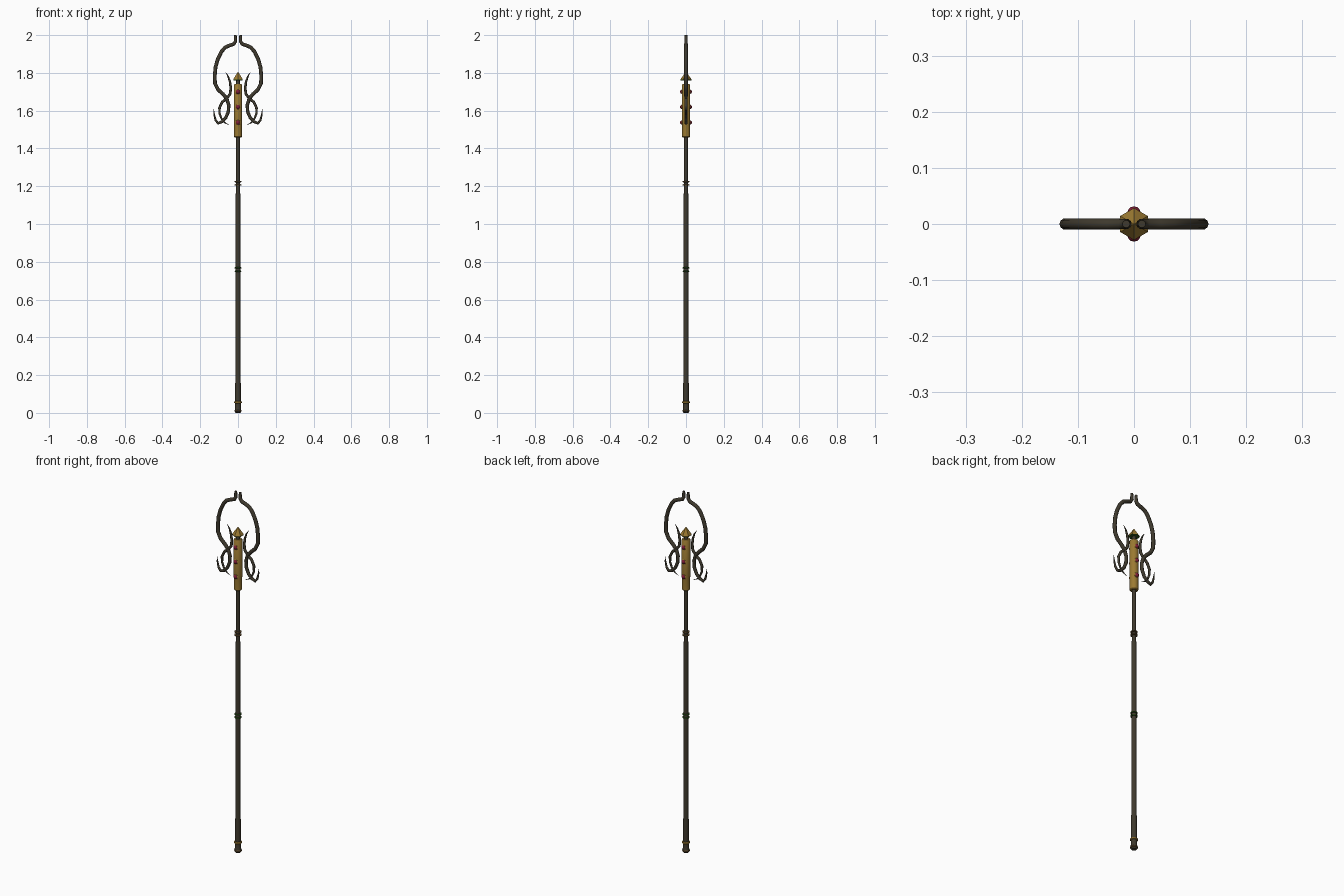
import bpy, bmesh, math
from mathutils import Vector

if "Cube" in bpy.data.objects:
    bpy.data.objects.remove(bpy.data.objects["Cube"])


def mat(name, c):
    m = bpy.data.materials.new(name)
    m.diffuse_color = (*c, 1)
    m.use_nodes = True
    m.node_tree.nodes["Principled BSDF"].inputs["Base Color"].default_value = m.diffuse_color
    return m


IRON = mat("dark iron", (0.050, 0.042, 0.027))
GOLD = mat("aged gold", (0.33, 0.195, 0.032))
RED = mat("red gem", (0.21, 0.012, 0.035))
GREEN = mat("green patina", (0.025, 0.085, 0.01))
BROWN = mat("brown metal", (0.12, 0.07, 0.025))


def finish(name, bm, material, angle=35):
    bmesh.ops.remove_doubles(bm, verts=bm.verts, dist=1e-6)
    bmesh.ops.recalc_face_normals(bm, faces=bm.faces)
    me = bpy.data.meshes.new(name)
    bm.to_mesh(me)
    bm.free()
    me.materials.append(material)
    ob = bpy.data.objects.new(name, me)
    bpy.context.collection.objects.link(ob)
    bpy.context.view_layer.objects.active = ob
    ob.select_set(True)
    bpy.ops.object.shade_smooth_by_angle(angle=math.radians(angle))
    ob.select_set(False)
    return ob


def skin(bm, rings):
    """Bridge successive rings of points and cap both ends."""
    rows = [[bm.verts.new(p) for p in r] for r in rings]
    n = len(rows[0])
    for a, b in zip(rows, rows[1:]):
        for i in range(n):
            j = (i + 1) % n
            bm.faces.new((a[i], a[j], b[j], b[i]))
    bm.faces.new(rows[0])
    bm.faces.new(rows[-1])


def lathe(name, prof, material, n=12, rot=0.0, angle=35):
    bm = bmesh.new()
    skin(bm, [[(r * math.cos(rot + 2 * math.pi * i / n),
                r * math.sin(rot + 2 * math.pi * i / n), z)
               for i in range(n)] for r, z in prof])
    return finish(name, bm, material, angle)


def prong(name, pts, side, material, n=10):
    """Tapered tube along an x-z path of (x, z, radius)."""
    bm = bmesh.new()
    c = [Vector((side * x, 0, z)) for x, z, r in pts]
    rings = []
    for k, p in enumerate(c):
        t = (c[min(k + 1, len(c) - 1)] - c[max(k - 1, 0)]).normalized()
        u = Vector((t.z, 0, -t.x))
        r = pts[k][2]
        rings.append([p + u * r * math.cos(2 * math.pi * i / n)
                      + Vector((0, r * math.sin(2 * math.pi * i / n), 0))
                      for i in range(n)])
    skin(bm, rings)
    return finish(name, bm, material, 50)


# Shaft, stepping thinner towards the head
lathe("shaft", [(0.014, 0.02), (0.015, 0.06), (0.0145, 0.17), (0.0133, 0.2),
                (0.0132, 0.75), (0.0125, 1.15), (0.0108, 1.18),
                (0.0104, 1.47)], IRON)
# Foot cap and its bands
lathe("foot_cap", [(0.012, 0), (0.017, 0.006), (0.017, 0.02), (0.0145, 0.028),
                   (0.0155, 0.05)], IRON)
lathe("foot_band_low", [(0.016, 0.006), (0.0195, 0.009), (0.0195, 0.013), (0.016, 0.017)], BROWN)
lathe("foot_band_high", [(0.015, 0.05), (0.02, 0.053), (0.02, 0.059), (0.015, 0.062)], GOLD)
# Pairs of rings on the shaft
for label, zs, m in (("lower", (0.75, 0.768), GREEN), ("upper", (1.207, 1.224), BROWN)):
    for k, z in enumerate(zs):
        lathe(f"{label}_ring_{k + 1}", [(0.011, z - 0.004), (0.0185, z - 0.002),
                                        (0.0185, z + 0.002), (0.011, z + 0.004)], m)

# Gold core of the head
lathe("core", [(0.018, 1.458), (0.0215, 1.462), (0.0215, 1.525), (0.0222, 1.53),
               (0.0222, 1.735), (0.019, 1.74)], GOLD, 12, math.pi / 12)
# Neck, green plate and six-sided finial
lathe("neck", [(0.011, 1.735), (0.009, 1.763)], IRON)
lathe("finial_plate", [(0.028, 1.761), (0.028, 1.764)], GREEN, 6, math.pi / 2, 20)
lathe("finial", [(0.0285, 1.764), (0.0285, 1.767), (0.0008, 1.806)], GOLD, 6, math.pi / 2, 20)

# Gems with settings on front and back
for label, s in (("front", -1), ("back", 1)):
    for k, z in enumerate((1.537, 1.62, 1.70)):
        for part, radius, depth, m in (("gem_setting", 0.0135, 0.004, GOLD),
                                       ("gem", 0.0115, 0.011, RED)):
            bm = bmesh.new()
            bmesh.ops.create_uvsphere(bm, u_segments=12, v_segments=8, radius=1)
            for v in bm.verts:
                v.co = (v.co.x * radius, v.co.y * depth + s * 0.0205, v.co.z * radius + z)
            finish(f"{label}_{part}_{k + 1}", bm, m, 60)

# Large claws: top loop sweeping down into an outer hook
CLAW = [(0.014, 2.0, 0.007), (0.013, 1.968, 0.009), (0.022, 1.953, 0.0098),
        (0.045, 1.945, 0.01), (0.068, 1.935, 0.01), (0.088, 1.912, 0.01),
        (0.108, 1.87, 0.01), (0.119, 1.83, 0.01), (0.123, 1.785, 0.01),
        (0.122, 1.745, 0.01), (0.106, 1.712, 0.01), (0.08, 1.688, 0.01),
        (0.06, 1.665, 0.0095), (0.049, 1.63, 0.009), (0.051, 1.595, 0.009),
        (0.065, 1.562, 0.0085), (0.085, 1.541, 0.008), (0.106, 1.533, 0.0075),
        (0.119, 1.55, 0.006), (0.126, 1.58, 0.004), (0.129, 1.61, 0.0006)]
# Small claws: S-curve crossing the large ones, pointed at both ends
THORN = [(0.066, 1.803, 0.0006), (0.053, 1.783, 0.004), (0.043, 1.755, 0.006),
         (0.038, 1.72, 0.007), (0.042, 1.688, 0.0075), (0.06, 1.665, 0.0075),
         (0.084, 1.645, 0.0075), (0.098, 1.615, 0.007), (0.098, 1.585, 0.006),
         (0.086, 1.555, 0.005), (0.068, 1.535, 0.003), (0.046, 1.524, 0.0006)]
for label, s in (("left", -1), ("right", 1)):
    prong(label + "_large_claw", CLAW, s, IRON)
    prong(label + "_small_claw", THORN, s, IRON)
